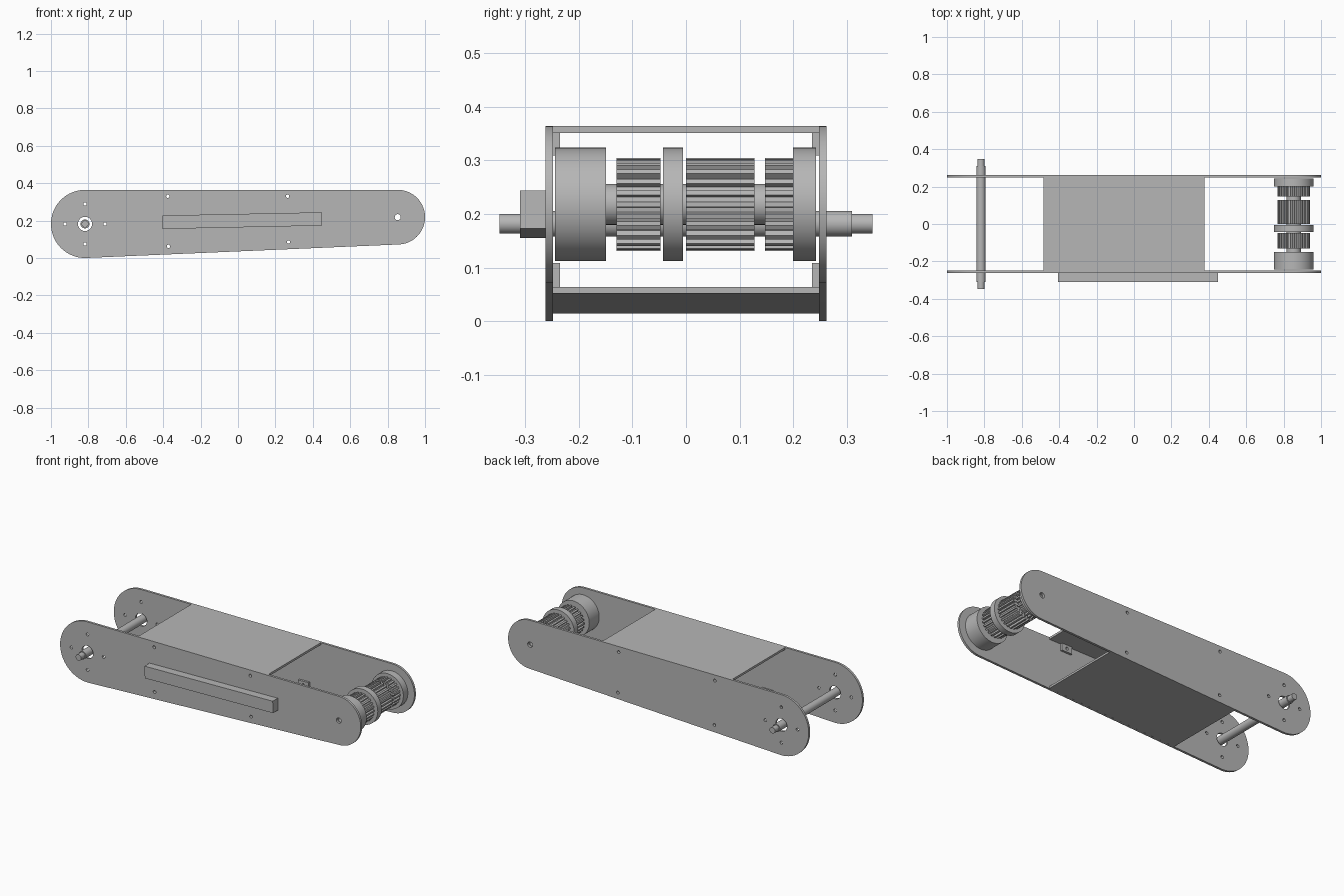
import bpy, bmesh
from math import sin, cos, pi, radians
from mathutils import Matrix

cube = bpy.data.objects.get("Cube")
if cube:
    bpy.data.objects.remove(cube, do_unlink=True)

grey = bpy.data.materials.new("machined_grey")
grey.use_nodes = True
colour = (0.47, 0.47, 0.47, 1)
grey.diffuse_color = colour
grey.node_tree.nodes["Principled BSDF"].inputs["Base Color"].default_value = colour


def arc(x, z, r, start=0, end=360, n=32):
    """Points along an arc; a full turn leaves out the repeated end point."""
    steps = n if end - start == 360 else n - 1
    angles = [radians(start + (end - start) * i / steps) for i in range(n)]
    return [(x + r * cos(a), z + r * sin(a)) for a in angles]


def extrude(name, outline, y0, y1, holes=()):
    """Filled x-z outline with holes, extruded from y0 to y1."""
    curve = bpy.data.curves.new(name, 'CURVE')
    curve.dimensions = '2D'
    curve.fill_mode = 'BOTH'
    curve.extrude = (y1 - y0) / 2
    for loop in [outline, *holes]:
        spline = curve.splines.new('POLY')
        spline.points.add(len(loop) - 1)
        for point, (x, z) in zip(spline.points, loop):
            point.co = (x, z, 0, 1)
        spline.use_cyclic_u = True
    helper = bpy.data.objects.new(name + "_curve", curve)
    bpy.context.collection.objects.link(helper)
    graph = bpy.context.evaluated_depsgraph_get()
    mesh = bpy.data.meshes.new_from_object(helper.evaluated_get(graph))
    bpy.data.objects.remove(helper, do_unlink=True)
    bpy.data.curves.remove(curve)

    mesh.transform(Matrix.Translation((0, (y0 + y1) / 2, 0)) @ Matrix.Rotation(pi / 2, 4, 'X'))
    bm = bmesh.new()
    bm.from_mesh(mesh)
    bmesh.ops.remove_doubles(bm, verts=bm.verts, dist=0.00005)
    bmesh.ops.recalc_face_normals(bm, faces=bm.faces)
    bm.to_mesh(mesh)
    bm.free()
    mesh.name = name
    mesh.materials.clear()
    mesh.materials.append(grey)
    obj = bpy.data.objects.new(name, mesh)
    bpy.context.collection.objects.link(obj)
    bpy.ops.object.select_all(action='DESELECT')
    obj.select_set(True)
    bpy.context.view_layer.objects.active = obj
    bpy.ops.object.shade_smooth_by_angle(angle=radians(30))
    return obj


# Shared layout: two wheel centres and the sloping lower edge
AX, AZ, AR = -0.818, 0.182, 0.182
PX, PZ, PR = 0.854, 0.218, 0.146
TILT = 2.47


def lower_edge(x):
    return 0.0145 + (x + 0.485) * 0.0431


# Side plates with axle, bearing and screw holes
outline = arc(AX, AZ, AR, 90, 270 + TILT, 40) + arc(PX, PZ, PR, 270 + TILT, 450, 40)
screws = [(-0.375, 0.33), (0.265, 0.33), (-0.372, 0.062), (0.27, 0.085)]
bolts = [(AX + 0.107 * cos(i * pi / 2), AZ + 0.107 * sin(i * pi / 2)) for i in range(4)]
holes = [arc(x, z, 0.009, n=16) for x, z in screws + bolts]
holes += [arc(AX, AZ, 0.038), arc(PX, PZ, 0.016)]
extrude("right_side_plate", outline, -0.262, -0.248, holes)
extrude("left_side_plate", outline, 0.248, 0.262, holes)

# Cross plates between the sides
x0, x1 = -0.485, 0.377
extrude("top_plate", [(x0, 0.351), (x1, 0.351), (x1, 0.364), (x0, 0.364)], -0.248, 0.248)
b0, b1 = lower_edge(x0), lower_edge(x1)
extrude("bottom_plate", [(x0, b0), (x1, b1), (x1, b1 + 0.012), (x0, b0 + 0.012)], -0.248, 0.248)

# Screw tabs joining the cross plates to the sides
for i, (x, z) in enumerate(screws):
    l, r = x - 0.035, x + 0.035
    if z > 0.2:
        tab = [(l, 0.309), (r, 0.309), (r, 0.351), (l, 0.351)]
    else:
        tab = [(l, lower_edge(l) + 0.012), (r, lower_edge(r) + 0.012),
               (r, z + 0.024), (l, z + 0.022)]
    for side, y in (("right", -0.248), ("left", 0.235)):
        extrude(f"{side}_screw_tab_{i + 1}", tab, y, y + 0.013, [arc(x, z, 0.009, n=16)])

# Slanted bar on the front
extrude("front_bar", [(-0.403, 0.155), (0.45, 0.173), (0.448, 0.244), (-0.405, 0.227)], -0.31, -0.262)

# Stepped axle
extrude("axle", arc(AX, AZ, 0.024), -0.31, 0.31)
for side, y in (("right", -0.348), ("left", 0.31)):
    extrude(f"{side}_axle_end", arc(AX, AZ, 0.0185), y, y + 0.038)

# Pulley: hub, collars and flanges sharing one bore
bore = [arc(PX, PZ, 0.016)]
for name, r, y0, y1 in [
        ("pulley_hub", 0.106, -0.244, -0.149),
        ("right_collar", 0.038, -0.149, -0.130),
        ("inner_collar", 0.038, -0.048, -0.043),
        ("middle_flange", 0.106, -0.043, -0.006),
        ("centre_collar", 0.038, -0.006, 0.0),
        ("left_collar", 0.038, 0.128, 0.147),
        ("left_flange", 0.106, 0.200, 0.243)]:
    extrude(name, arc(PX, PZ, r, n=64), y0, y1, bore)

# Toothed drums
TEETH = 24
teeth = []
for i in range(TEETH):
    for offset, r in ((-0.30, 0.075), (-0.22, 0.087), (0.22, 0.087), (0.30, 0.075)):
        a = (i + offset) * 2 * pi / TEETH
        teeth.append((PX + r * cos(a), PZ + r * sin(a)))
for name, y0, y1 in (("right", -0.130, -0.048), ("centre", 0.0, 0.128), ("left", 0.147, 0.200)):
    extrude(f"{name}_toothed_drum", teeth, y0, y1, bore)
